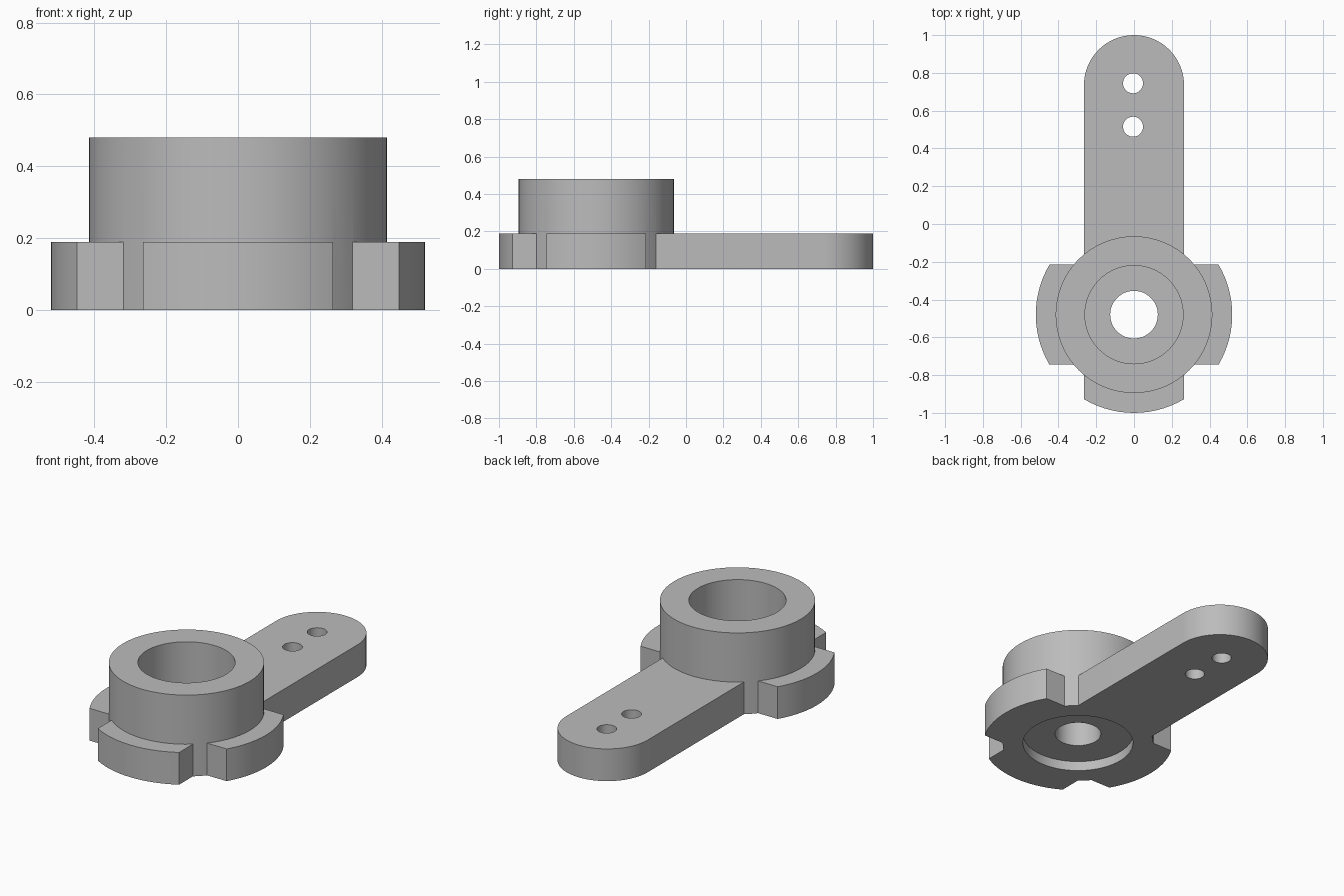
import bpy, bmesh, math

cube = bpy.data.objects.get("Cube")
if cube:
    bpy.data.objects.remove(cube, do_unlink=True)

HUB_Y = -0.48      # hub axis
HALF = 0.265       # half width of the arm and lugs
LUG_R = 0.52
PLATE_H = 0.19

grey = bpy.data.materials.new("plain grey")
grey.use_nodes = True
COLOUR = (0.5, 0.5, 0.5, 1)
grey.diffuse_color = COLOUR
grey.node_tree.nodes["Principled BSDF"].inputs["Base Color"].default_value = COLOUR


def prism(name, outline, z0, z1):
    """Extrude a counter-clockwise outline from z0 to z1."""
    bm = bmesh.new()
    base = bm.faces.new([bm.verts.new((x, y, z0)) for x, y in outline])
    top = bmesh.ops.extrude_face_region(bm, geom=[base], use_keep_orig=True)
    moved = [v for v in top["geom"] if isinstance(v, bmesh.types.BMVert)]
    bmesh.ops.translate(bm, verts=moved, vec=(0, 0, z1 - z0))
    bmesh.ops.recalc_face_normals(bm, faces=bm.faces)
    mesh = bpy.data.meshes.new(name)
    bm.to_mesh(mesh)
    bm.free()
    mesh.materials.append(grey)
    obj = bpy.data.objects.new(name, mesh)
    bpy.context.collection.objects.link(obj)
    return obj


def arc(x, y, r, start, end, steps):
    return [(x + r * math.cos(a), y + r * math.sin(a))
            for a in (start + (end - start) * i / steps for i in range(steps + 1))]


def cylinder(name, x, y, r, z0, z1, sides=64):
    return prism(name, arc(x, y, r, 0, math.tau, sides)[:-1], z0, z1)


def combine(body, tool, operation):
    mod = body.modifiers.new(operation.lower(), "BOOLEAN")
    mod.operation = operation
    mod.solver = "EXACT"
    mod.object = tool
    bpy.context.view_layer.objects.active = body
    bpy.ops.object.modifier_apply(modifier=mod.name)
    bpy.data.objects.remove(tool, do_unlink=True)


# Base plate: long rounded arm plus three curved lugs in a cross
half_angle = math.asin(HALF / LUG_R)
outline = arc(0, 1 - HALF, HALF, 0, math.pi, 32)
for turn, corner in ((math.pi, (-1, 1)), (1.5 * math.pi, (-1, -1)), (math.tau, (1, -1))):
    outline.append((corner[0] * HALF, HUB_Y + corner[1] * HALF))
    outline += arc(0, HUB_Y, LUG_R, turn - half_angle, turn + half_angle, 14)
outline.append((HALF, HUB_Y + HALF))
horn = prism("control_arm", outline, 0, PLATE_H)

# Raised hub
combine(horn, cylinder("hub", 0, HUB_Y, 0.415, 0, 0.48), "UNION")

# Hub bore, underside recess, shaft hole and two linkage holes
for cut in (("bore", 0, HUB_Y, 0.26, 0.21, 0.6),
            ("recess", 0, HUB_Y, 0.303, -0.1, 0.057),
            ("shaft_hole", 0, HUB_Y, 0.126, -0.2, 0.7),
            ("inner_link_hole", -0.005, 0.515, 0.053, -0.1, 0.3),
            ("outer_link_hole", -0.005, 0.745, 0.053, -0.1, 0.3)):
    combine(horn, cylinder(*cut), "DIFFERENCE")

# Smooth round walls, sharp rims
bpy.ops.object.select_all(action="DESELECT")
horn.select_set(True)
bpy.context.view_layer.objects.active = horn
bpy.ops.object.shade_smooth_by_angle(angle=math.radians(30))
